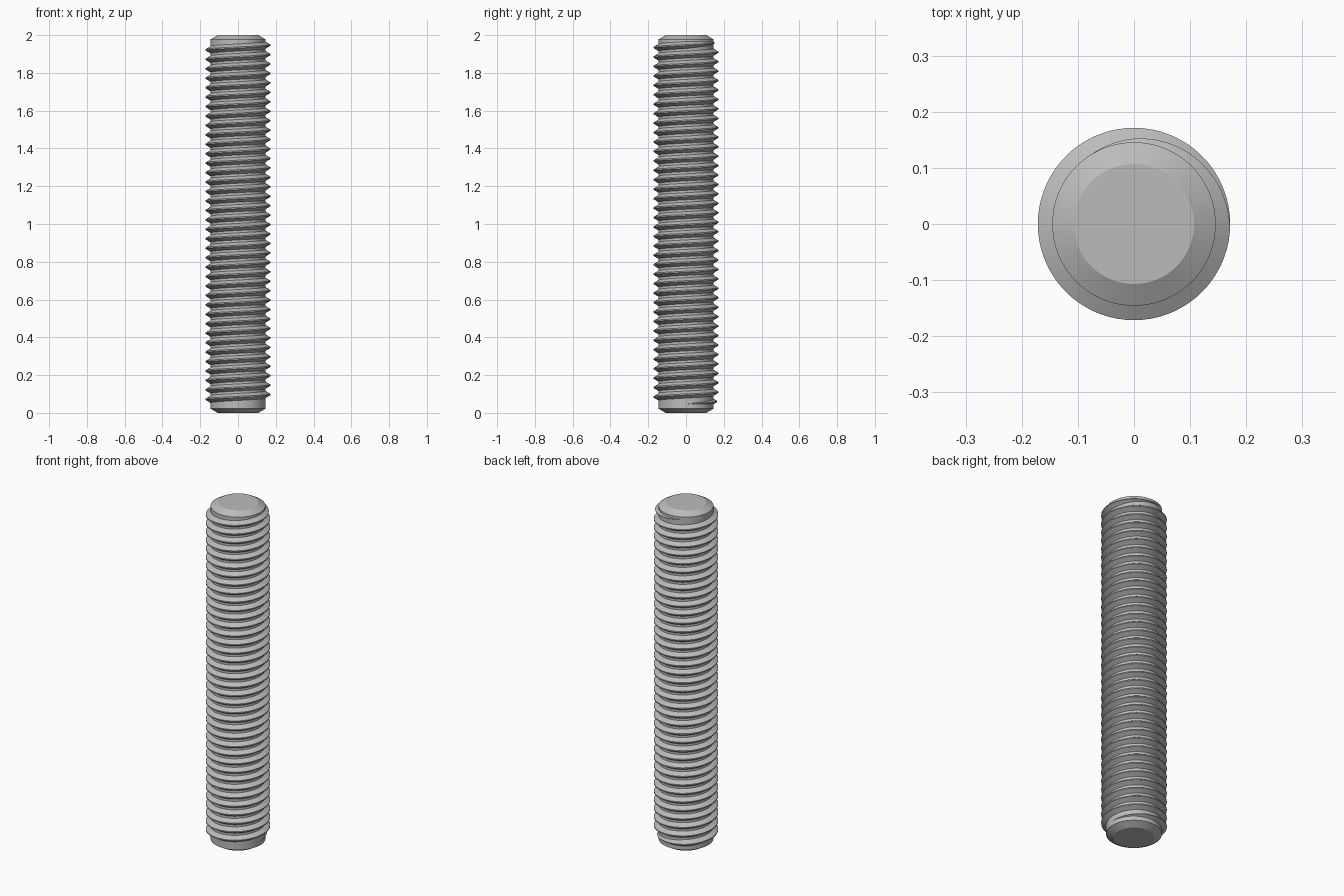
import bpy
import bmesh
from math import sin, cos, pi, radians

HEIGHT = 2.0
PITCH = 0.05
ROOT = 0.1457       # core radius
CREST = 0.1714      # outer thread radius
TIP = 0.107         # radius of the flat end faces
CHAMFER = 0.022
SEGMENTS = 72       # sides per turn

cube = bpy.data.objects.get("Cube")
if cube:
    bpy.data.objects.remove(cube, do_unlink=True)

steel = bpy.data.materials.new("grey_steel")
steel.use_nodes = True
colour = (0.5, 0.5, 0.5, 1)
steel.diffuse_color = colour
steel.node_tree.nodes["Principled BSDF"].inputs["Base Color"].default_value = colour


def finish(bm, name):
    bmesh.ops.recalc_face_normals(bm, faces=bm.faces)
    mesh = bpy.data.meshes.new(name)
    bm.to_mesh(mesh)
    bm.free()
    mesh.materials.append(steel)
    obj = bpy.data.objects.new(name, mesh)
    bpy.context.collection.objects.link(obj)
    bpy.ops.object.select_all(action="DESELECT")
    obj.select_set(True)
    bpy.context.view_layer.objects.active = obj
    bpy.ops.object.shade_smooth_by_angle(angle=radians(20))
    return obj


def bridge(bm, lower, upper):
    n = len(lower)
    for i in range(n):
        j = (i + 1) % n
        bm.faces.new((lower[i], lower[j], upper[j], upper[i]))


# Core rod with a chamfer at each end
bm = bmesh.new()
rings = []
for r, z in ((TIP, 0), (ROOT, CHAMFER), (ROOT, HEIGHT - CHAMFER), (TIP, HEIGHT)):
    rings.append([bm.verts.new((r * cos(2 * pi * i / SEGMENTS),
                                r * sin(2 * pi * i / SEGMENTS), z))
                  for i in range(SEGMENTS)])
for lower, upper in zip(rings, rings[1:]):
    bridge(bm, lower, upper)
bm.faces.new(rings[0])
bm.faces.new(rings[-1])
finish(bm, "core_rod")

# Right-hand helical thread, fading into the core at both ends
START_Z = 0.047
TURNS = 38
FADE = 0.34         # length of each fade, in turns
steps = round((TURNS + FADE) * SEGMENTS)
fade_steps = FADE * SEGMENTS
base_half = PITCH * 3 / 8
crest_half = PITCH / 16

bm = bmesh.new()
sections = []
for s in range(steps + 1):
    angle = 2 * pi * s / SEGMENTS
    z = START_Z + PITCH * s / SEGMENTS
    size = max(0.02, min(1, s / fade_steps, (steps - s) / fade_steps))
    outer = ROOT + (CREST - ROOT) * size
    inner = ROOT - 0.002
    profile = ((inner, -base_half), (ROOT, -base_half), (outer, -crest_half),
               (outer, crest_half), (ROOT, base_half), (inner, base_half))
    sections.append([bm.verts.new((r * cos(angle), r * sin(angle), z + dz * size))
                     for r, dz in profile])
for lower, upper in zip(sections, sections[1:]):
    bridge(bm, lower, upper)
bm.faces.new(sections[0])
bm.faces.new(sections[-1])
finish(bm, "screw_thread")
